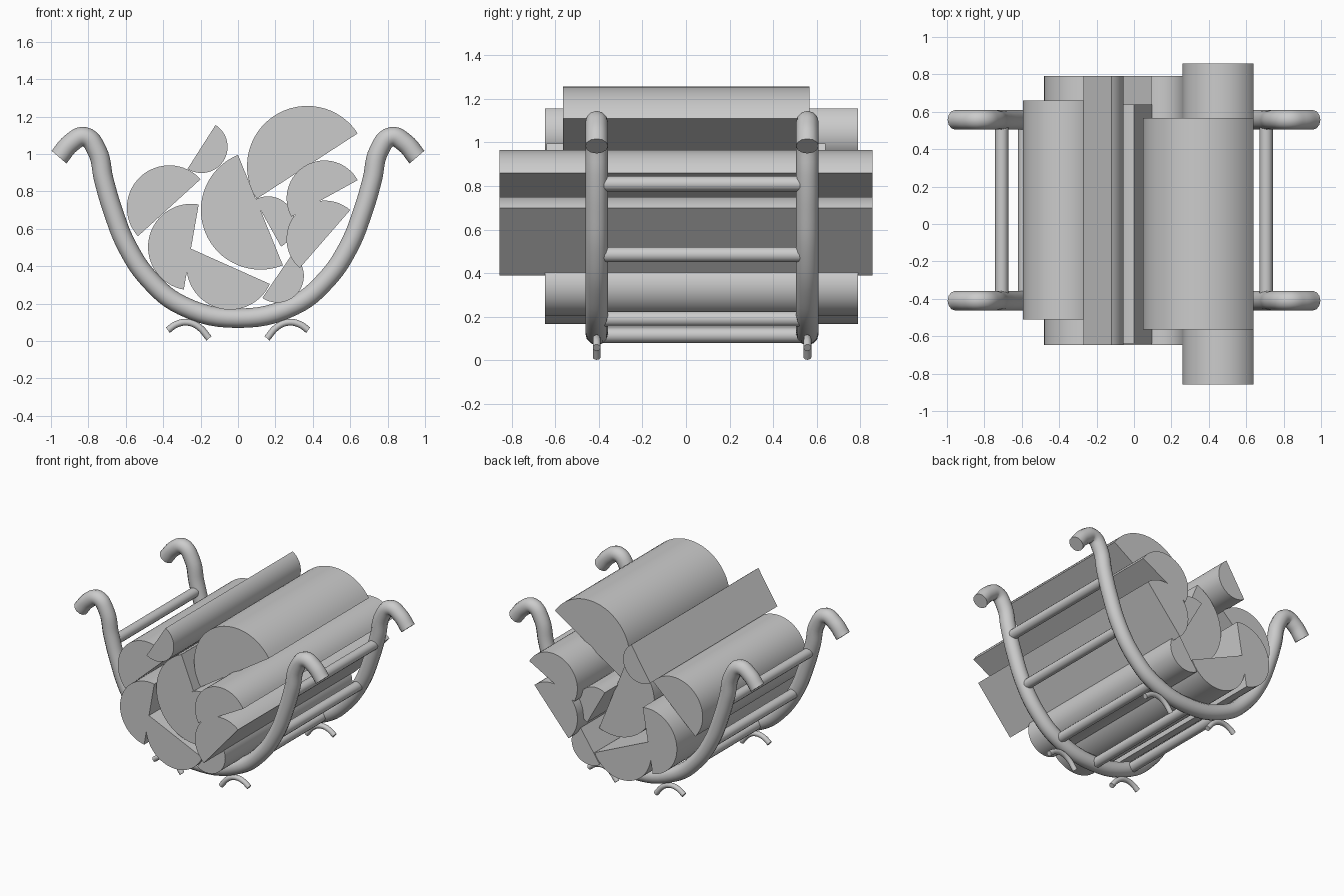
import bpy, bmesh, math

if "Cube" in bpy.data.objects:
    bpy.data.objects.remove(bpy.data.objects["Cube"])

HOOP_Y = (-0.41, 0.557)


def finish(obj, angle=35):
    bpy.ops.object.select_all(action='DESELECT')
    obj.select_set(True)
    bpy.context.view_layer.objects.active = obj
    if obj.type == 'CURVE':
        bpy.ops.object.convert(target='MESH')
    bpy.ops.object.shade_smooth_by_angle(angle=math.radians(angle))


def tube(name, pts, radius, res=6, sides=4):
    """Round capped bar along a smooth path of 3D points."""
    cu = bpy.data.curves.new(name, 'CURVE')
    cu.dimensions = '3D'
    cu.bevel_depth = radius
    cu.bevel_resolution = sides
    cu.resolution_u = res
    cu.use_fill_caps = True
    sp = cu.splines.new('BEZIER')
    sp.bezier_points.add(len(pts) - 1)
    for bp, p in zip(sp.bezier_points, pts):
        bp.co = p
        bp.handle_left_type = bp.handle_right_type = 'AUTO'
    obj = bpy.data.objects.new(name, cu)
    bpy.context.collection.objects.link(obj)
    finish(obj)


def split_log(name, a, b, y0, y1, segs=32):
    """Half-round log: flat face from a to b (x, z), bulging clockwise from a."""
    cx, cz = (a[0] + b[0]) / 2, (a[1] + b[1]) / 2
    r = math.dist(a, b) / 2
    start = math.atan2(a[1] - cz, a[0] - cx)
    bm = bmesh.new()
    ring = []
    for i in range(segs + 1):
        t = start - math.pi * i / segs
        ring.append(bm.verts.new((cx + r * math.cos(t), y0, cz + r * math.sin(t))))
    face = bm.faces.new(ring)
    ext = bmesh.ops.extrude_face_region(bm, geom=[face])
    moved = [v for v in ext['geom'] if isinstance(v, bmesh.types.BMVert)]
    bmesh.ops.translate(bm, verts=moved, vec=(0, y1 - y0, 0))
    # keep the front cap if the extrusion removed it
    if not any(all(abs(v.co.y - y0) < 1e-6 for v in f.verts) for f in bm.faces):
        bm.faces.new(ring)
    bmesh.ops.recalc_face_normals(bm, faces=bm.faces)
    me = bpy.data.meshes.new(name)
    bm.to_mesh(me)
    bm.free()
    obj = bpy.data.objects.new(name, me)
    bpy.context.collection.objects.link(obj)
    finish(obj)


# Hoops with hooked ends, and small curved feet
half = [(0.3, 0.19), (0.47, 0.325), (0.59, 0.5), (0.67, 0.7), (0.717, 0.86),
        (0.755, 1.02), (0.82, 1.092), (0.893, 1.058), (0.957, 0.983)]
profile = [(-x, z) for x, z in reversed(half)] + [(0, 0.122)] + half
foot = [(0.375, 0.058), (0.33, 0.089), (0.27, 0.1), (0.21, 0.076), (0.155, 0.014)]
for end, y in zip(("front", "back"), HOOP_Y):
    tube(end + "_hoop", [(x, y, z) for x, z in profile], 0.052)
    for side, s in (("left", -1), ("right", 1)):
        tube(f"{end}_{side}_foot", [(s * x, y, z) for x, z in foot], 0.018, 4)

# Cross bars between the hoops
bars = [(0, 0.115)] + [(s * x, z) for x, z in ((0.3, 0.19), (0.585, 0.485), (0.707, 0.81))
                       for s in (-1, 1)]
for i, (x, z) in enumerate(bars):
    tube(f"cross_bar_{i + 1}", [(x, HOOP_Y[0], z), (x, HOOP_Y[1], z)], 0.035, 1)

# Split logs: flat face ends, then front and back y
logs = [
    ((0.10, 0.76), (0.64, 1.11), -0.565, 0.567),
    ((0.285, 0.665), (0.64, 0.86), -0.857, 0.857),
    ((0.33, 0.39), (0.60, 0.70), -0.857, 0.857),
    ((0.29, 0.465), (0.13, 0.23), -0.647, 0.79),
    ((0.17, 0.305), (-0.255, 0.495), -0.647, 0.79),
    ((-0.29, 0.275), (-0.21, 0.73), -0.647, 0.79),
    ((-0.535, 0.56), (-0.20, 0.865), -0.51, 0.66),
    ((-0.12, 1.155), (-0.27, 0.92), -0.647, 0.79),
    ((0.24, 0.405), (0.0, 0.995), -0.64, 0.64),
    ((0.09, 0.755), (0.23, 0.505), -0.647, 0.79),
]
for i, (a, b, y0, y1) in enumerate(logs):
    split_log(f"split_log_{i + 1}", a, b, y0, y1)
